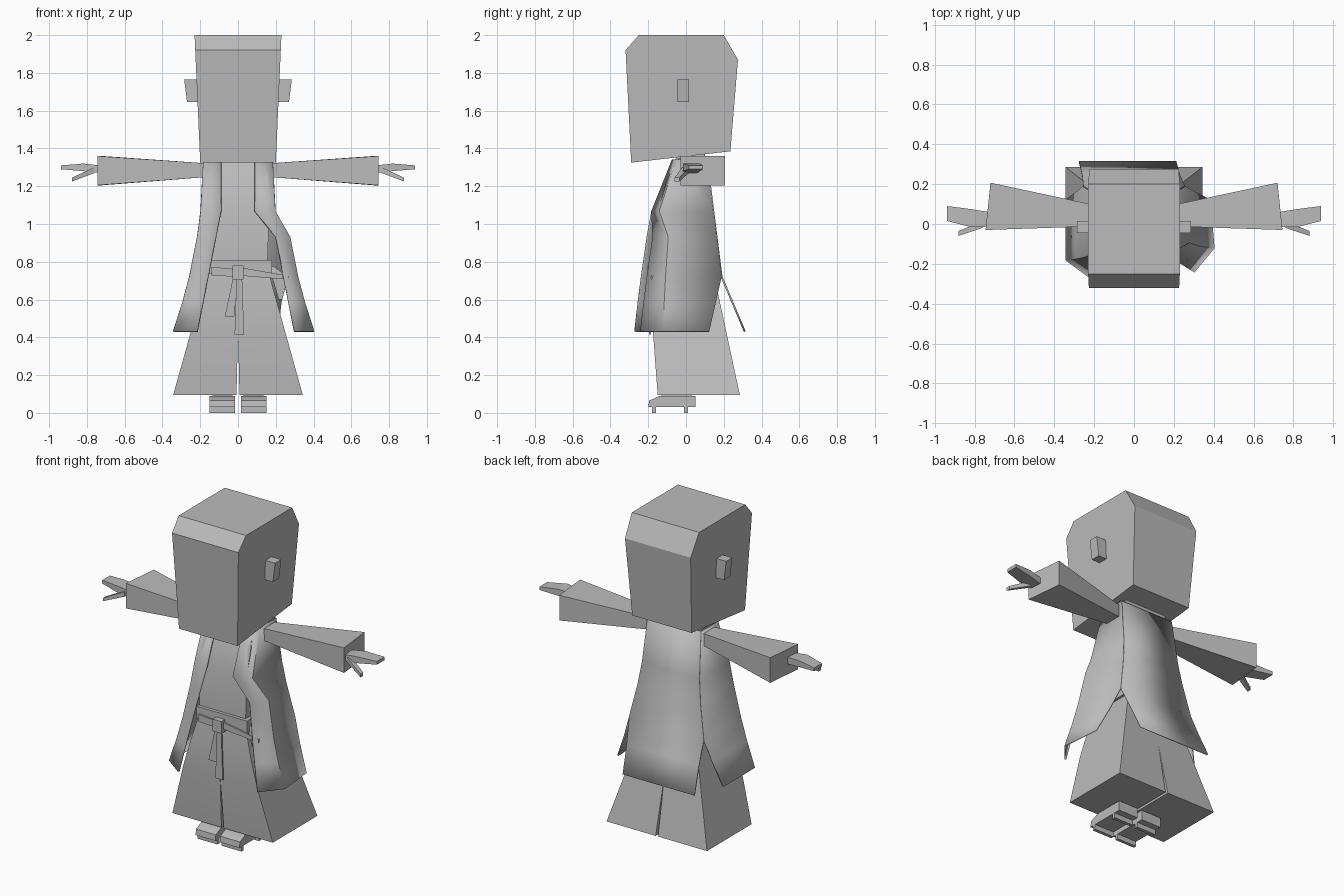
import bpy, bmesh, math

if "Cube" in bpy.data.objects:
    bpy.data.objects.remove(bpy.data.objects["Cube"])

grey = bpy.data.materials.new("plain_grey")
grey.use_nodes = True
colour = (0.5, 0.5, 0.5, 1)
grey.diffuse_color = colour
grey.node_tree.nodes["Principled BSDF"].inputs["Base Color"].default_value = colour


def loft(name, rings, closed=True, mirror=False, thickness=0):
    """Skin a list of point rings; closed rings get end caps."""
    bm = bmesh.new()
    rows = [[bm.verts.new(point) for point in ring] for ring in rings]
    count = len(rows[0])
    for upper, lower in zip(rows, rows[1:]):
        for i in range(count if closed else count - 1):
            j = (i + 1) % count
            bm.faces.new((upper[i], upper[j], lower[j], lower[i]))
    if closed:
        bm.faces.new(rows[0])
        bm.faces.new(rows[-1])
    bmesh.ops.recalc_face_normals(bm, faces=bm.faces)
    mesh = bpy.data.meshes.new(name)
    bm.to_mesh(mesh)
    bm.free()
    mesh.materials.append(grey)
    obj = bpy.data.objects.new(name, mesh)
    bpy.context.collection.objects.link(obj)
    bpy.ops.object.select_all(action="DESELECT")
    obj.select_set(True)
    bpy.context.view_layer.objects.active = obj
    bpy.ops.object.shade_smooth_by_angle(angle=math.radians(25))
    if thickness:
        solid = obj.modifiers.new("Thickness", "SOLIDIFY")
        solid.thickness = thickness
        solid.offset = 0
    if mirror:
        obj.modifiers.new("Mirror", "MIRROR")


def level(z, front, back, outer, inner=None):
    """Horizontal rectangle, centred on x unless an inner side is given."""
    inner = -outer if inner is None else inner
    return [(inner, front, z), (outer, front, z), (outer, back, z), (inner, back, z)]


def slice_at(x, front, back, low, high, skew=0):
    """Upright rectangle across a limb; skew pulls its back edge inward."""
    return [(x, front, low), (x - skew, back, low), (x - skew, back, high), (x, front, high)]


def block(name, low, high, mirror=False, **sides):
    loft(name, [level(low, **sides), level(high, **sides)], mirror=mirror)


def strap(name, y, start, end, start_width, end_width, upright=False):
    """Thin plate facing the front, running between two (x, z) points."""
    outline = []
    for (x, z), width, order in ((start, start_width, (-1, 1)), (end, end_width, (1, -1))):
        for sign in order:
            shift = sign * width / 2
            outline.append((x + shift, z) if upright else (x, z + shift))
    loft(name, [[(x, depth, z) for x, z in outline] for depth in (y, y + 0.009)])


# Head: a bevelled side profile swept across, narrowing to the chin
top, chin = 2, 1.325
profile = [(-0.25, top), (0.2, top), (0.275, 1.87), (0.235, 1.385), (-0.29, chin), (-0.32, 1.92)]
half_widths = [0.2 + 0.03 * (z - chin) / (top - chin) for y, z in profile]
loft("head", [[(side * half, y, z) for half, (y, z) in zip(half_widths, profile)]
              for side in (-1, 1)])
loft("ears", [level(z, front=-0.045, back=0.015, inner=0.2, outer=outer)
              for z, outer in ((1.645, 0.27), (1.765, 0.285))], mirror=True)

# Arms and hands
loft("sleeves", [
    slice_at(0.15, front=-0.01, back=0.085, low=1.25, high=1.32),
    slice_at(0.745, front=-0.03, back=0.207, low=1.205, high=1.36, skew=0.025)], mirror=True)
loft("hands", [
    slice_at(0.73, front=-0.015, back=0.06, low=1.27, high=1.31),
    slice_at(0.82, front=-0.015, back=0.075, low=1.28, high=1.32),
    slice_at(0.938, front=0.015, back=0.09, low=1.29, high=1.31)], mirror=True)
loft("thumbs", [
    slice_at(0.76, front=-0.02, back=0.015, low=1.27, high=1.3),
    slice_at(0.88, front=-0.06, back=-0.035, low=1.225, high=1.245)], mirror=True)

# Shirt and shoulders
loft("shirt", [
    level(0.74, front=-0.15, back=0.12, outer=0.155),
    level(1.07, front=-0.15, back=0.12, outer=0.165),
    level(1.22, front=-0.105, back=0.11, outer=0.16),
    level(1.38, front=-0.04, back=0.1, outer=0.14)])
block("shoulders", low=1.3, high=1.35, front=-0.04, back=0.105, outer=0.18)

# Open coat: flares with the drop from the shoulder, slit at the back corners
collar, length, fold_at, slit_at = 1.34, 0.91, 0.3, 0.68
drops = (0, fold_at, 0.45, slit_at, 0.83, 1)


def coat_half(drop):
    return 0.18 + 0.16 * drop ** 2


def coat_back(drop):
    return 0.11 + 0.115 * drop


def coat_side_row(drop, side):
    """Front edge, front corner and rear edge; the left side swings open."""
    z = collar - length * drop
    below_fold = max(drop - fold_at, 0)
    below_slit = max(drop - slit_at, 0)
    swing = 0.4 * min(below_fold, 0.15) if side > 0 else 0
    half = coat_half(drop)
    front = -0.07 - 0.2 * math.sqrt(drop) + swing / 2
    edge = 0.09 + 0.18 * below_fold + swing * 1.4
    corner = front + 0.02 + 0.07 * drop + swing / 2
    rear = coat_back(drop) - 0.32 * below_slit
    return [(side * edge, front, z), (side * (half + swing), corner, z),
            (side * (half + swing * below_slit * 2), rear, z)]


def coat_back_row(drop):
    z = collar - length * drop
    below_slit = max(drop - slit_at, 0)
    half = coat_half(drop)
    y = coat_back(drop) + 0.27 * below_slit
    return [(-half + 0.2 * below_slit, y, z), (half - 0.4 * below_slit, y, z)]


for name, side in (("right", -1), ("left", 1)):
    rows = [coat_side_row(drop, side) for drop in drops]
    loft("coat_" + name + "_panel", rows, closed=False, thickness=0.01)
loft("coat_back_panel", [coat_back_row(drop) for drop in drops], closed=False, thickness=0.01)

# Wide trousers, split between the legs near the hem
waist, hem = 0.77, 0.095
loft("trousers", [
    level(waist + (hem - waist) * flare,
          front=-0.15 - 0.1 * flare * (1 - flare),
          back=0.14 + 0.145 * flare,
          inner=0.016 * max(flare - 0.5, 0),
          outer=0.155 + 0.188 * flare)
    for flare in (0, 0.25, 0.5, 1)], mirror=True)

# Belt, knot and hanging tails
block("belt", low=0.735, high=0.81, front=-0.17, back=0.145, inner=-0.165, outer=0.18)
block("belt_knot", low=0.705, high=0.78, front=-0.205, back=-0.16, outer=0.03)
strap("belt_right_strand", -0.185, (-0.14, 0.75), (0, 0.74), 0.045, 0.04)
strap("belt_left_strand", -0.185, (0, 0.75), (0.27, 0.715), 0.045, 0.02)
strap("long_tail", -0.195, (0.007, 0.415), (0.007, 0.71), 0.05, 0.03, upright=True)
strap("short_tail", -0.187, (-0.045, 0.51), (-0.015, 0.71), 0.05, 0.025, upright=True)
loft("hip_bow", [
    level(0.6, front=-0.14, back=-0.06, inner=0.215, outer=0.235),
    level(0.72, front=-0.15, back=-0.04, inner=0.18, outer=0.265),
    level(0.775, front=-0.14, back=0, inner=0.15, outer=0.19)], mirror=False)

# Feet on wooden sandals
block("feet", low=0.065, high=0.12, mirror=True, front=-0.13, back=0.03, inner=0.03, outer=0.135)
loft("sandals", [
    level(z, front=front, back=0.05, inner=0.015, outer=0.15)
    for z, front in ((0.03, -0.2), (0.065, -0.195), (0.09, -0.14))], mirror=True)
for name, y in (("front_teeth", -0.18), ("back_teeth", -0.01)):
    block(name, low=0, high=0.035, mirror=True, front=y, back=y + 0.02, inner=0.015, outer=0.15)
